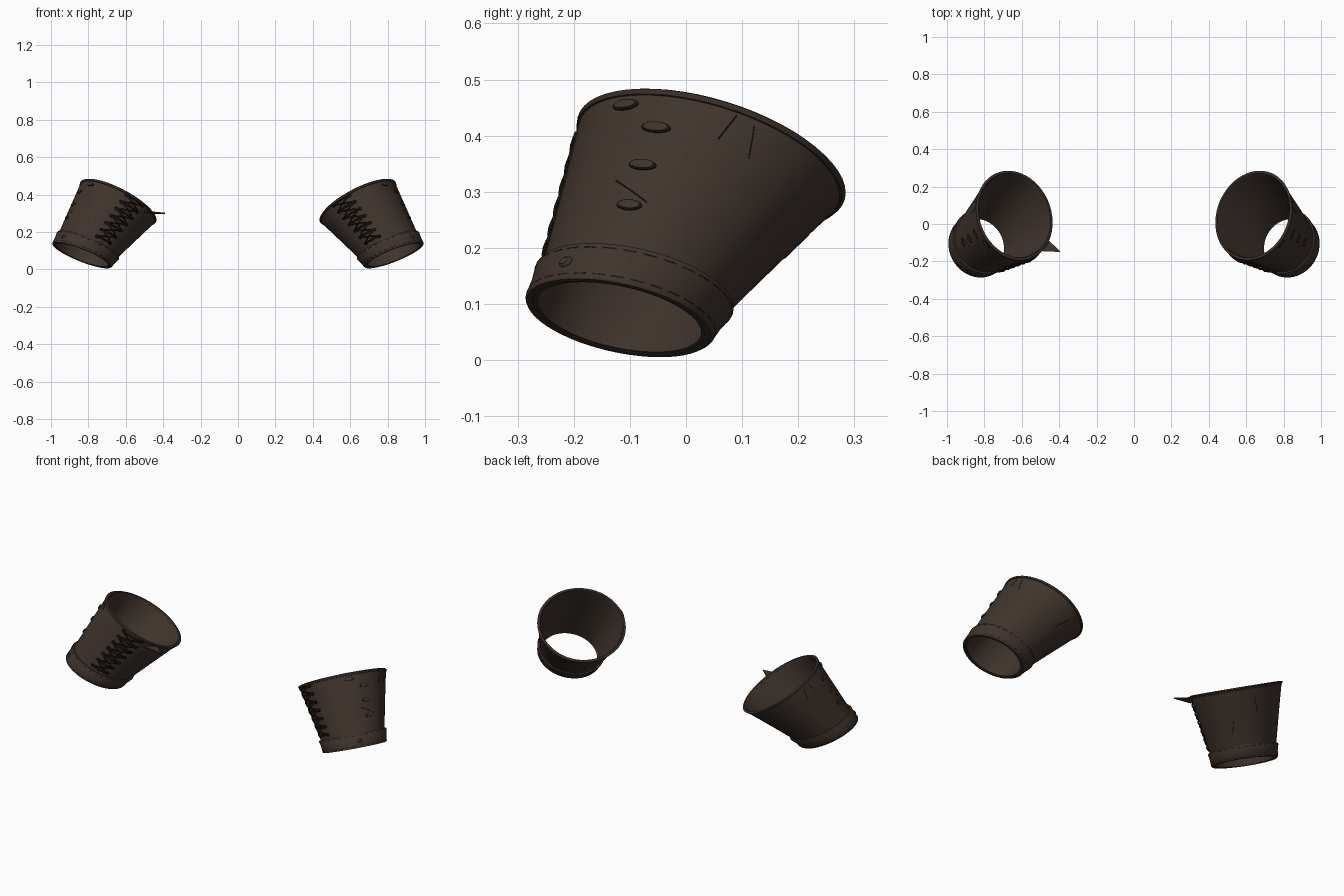
import bpy, bmesh
from math import sin, cos, pi, radians
from mathutils import Vector

cube = bpy.data.objects.get("Cube")
if cube:
    bpy.data.objects.remove(cube)


def material(name, rgb):
    m = bpy.data.materials.new(name)
    m.use_nodes = True
    m.diffuse_color = (*rgb, 1)
    bsdf = m.node_tree.nodes["Principled BSDF"]
    bsdf.inputs["Base Color"].default_value = (*rgb, 1)
    bsdf.inputs["Roughness"].default_value = 0.9
    return m


LEATHER = material("dark brown leather", (0.050, 0.034, 0.026))
TRIM = material("deep brown trim", (0.038, 0.026, 0.020))
LACE = material("blackened lace", (0.016, 0.011, 0.009))

# Control rings: parameter, centre, opening direction, radius, stretch
RINGS = [
    (-1, Vector((0.835, -0.12, 0.075)), Vector((-0.36, 0.20, 0.90)), 0.160, 1.0),
    (0, Vector((0.80, -0.09, 0.13)), Vector((-0.38, 0.21, 0.89)), 0.171, 1.0),
    (1, Vector((0.64, 0.045, 0.36)), Vector((-0.45, 0.28, 0.85)), 0.225, 1.09),
]
SEG = 56
LACE_ANGLE = -20


def surf(t, deg, off=0.0):
    """Point on the left cuff: t runs wrist to elbow, deg runs round from the front."""
    a, b = RINGS[:2] if t < 0 else RINGS[1:]
    f = (t - a[0]) / (b[0] - a[0])
    centre, n = a[1].lerp(b[1], f), a[2].lerp(b[2], f).normalized()
    r, stretch = a[3] + (b[3] - a[3]) * f + off, a[4] + (b[4] - a[4]) * f
    u = Vector((0, 1, 0))
    u = (u - n * n.dot(u)).normalized()
    v = n.cross(u)
    g = radians(deg)
    return centre - u * (cos(g) * r * stretch) - v * (sin(g) * r)


def make(name, verts, faces, mat, side):
    bm = bmesh.new()
    vs = [bm.verts.new((p.x * side, p.y, p.z)) for p in verts]
    for f in faces:
        bm.faces.new([vs[i] for i in f])
    bmesh.ops.recalc_face_normals(bm, faces=bm.faces[:])
    me = bpy.data.meshes.new(name)
    bm.to_mesh(me)
    bm.free()
    ob = bpy.data.objects.new(name, me)
    bpy.context.collection.objects.link(ob)
    me.materials.append(mat)
    bpy.ops.object.select_all(action='DESELECT')
    ob.select_set(True)
    bpy.context.view_layer.objects.active = ob
    bpy.ops.object.shade_smooth_by_angle(angle=radians(40))
    return ob


def sweep(name, profile, mat, side):
    """Closed (t, offset) profile swept round the cuff."""
    k = len(profile)
    verts = [surf(t, 360 * i / SEG, o) for i in range(SEG) for t, o in profile]
    faces = [(i * k + j, i * k + (j + 1) % k,
              (i + 1) % SEG * k + (j + 1) % k, (i + 1) % SEG * k + j)
             for i in range(SEG) for j in range(k)]
    make(name, verts, faces, mat, side)


def stud(name, t, deg, dt, ddeg, height, side, mat):
    """Low oval dome that follows the cuff surface."""
    n = 14
    verts = [surf(t + dt * s * cos(2 * pi * i / n), deg + ddeg * s * sin(2 * pi * i / n), o)
             for s, o in ((1, -0.003), (0.92, height * 0.7), (0.55, height))
             for i in range(n)]
    faces = [(k * n + i, k * n + (i + 1) % n, (k + 1) * n + (i + 1) % n, (k + 1) * n + i)
             for k in range(2) for i in range(n)]
    faces.append(tuple(range(2 * n, 3 * n)))
    make(name, verts, faces, mat, side)


def cord(name, paths, radius, mat, side):
    cu = bpy.data.curves.new(name, 'CURVE')
    cu.dimensions = '3D'
    cu.bevel_depth = radius
    cu.bevel_resolution = 1
    cu.use_fill_caps = True
    for path in paths:
        sp = cu.splines.new('POLY')
        sp.points.add(len(path) - 1)
        for q, p in zip(sp.points, path):
            q.co = (p.x * side, p.y, p.z, 1)
    cu.materials.append(mat)
    ob = bpy.data.objects.new(name, cu)
    bpy.context.collection.objects.link(ob)


def strip(t0, d0, t1, d1, lift, arch=0.0, n=6):
    return [surf(t0 + (t1 - t0) * i / n, d0 + (d1 - d0) * i / n, lift + arch * sin(pi * i / n))
            for i in range(n + 1)]


def build_cuff(side, label):
    # Flared leather shell with an inner wall
    outer = [(t, 0) for t in (-0.97, -0.5, 0, 0.25, 0.5, 0.75, 0.96)]
    inner = [(t, -0.011) for t in (1, 0.75, 0.5, 0.25, 0, -0.5, -0.97)]
    sweep(label + "_cuff_shell", outer + [(1, -0.001)] + inner, LEATHER, side)
    # Wrist band and rolled elbow rim
    sweep(label + "_wrist_band", [(-1, -0.004), (-1, 0.008), (-0.93, 0.011), (-0.5, 0.009),
                                  (-0.08, 0.011), (0, 0.008), (0, -0.004)], LEATHER, side)
    sweep(label + "_elbow_rim", [(0.965, -0.004), (0.97, 0.003), (1, 0.004), (1.012, -0.002),
                                 (1.01, -0.010), (0.98, -0.013)], TRIM, side)
    # Stitched edges of the band
    for t, part in ((-0.86, "lower"), (-0.12, "upper")):
        cord(label + "_" + part + "_band_stitch",
             [strip(t, d, t, d + 8, 0.0095, n=2) for d in range(0, 360, 12)], 0.0018, LACE, side)

    # Dark seam below the lacing
    a = LACE_ANGLE
    rows = 8
    verts = [surf(0.02 + 0.93 * i / rows, a + d, 0.003) for i in range(rows + 1) for d in (-3, 3)]
    faces = [(2 * i, 2 * i + 1, 2 * i + 3, 2 * i + 2) for i in range(rows)]
    make(label + "_lacing_seam", verts, faces, TRIM, side)
    # Crossed laces with eyelets at each end
    w, paths, loops = 14, [], []
    levels = [0.08 + 0.145 * i for i in range(7)]
    for t in levels:
        paths.append(strip(t, a - w, t, a + w, 0.004, 0.008))
        for s in (-w, w):
            loops.append([surf(t + 0.022 * cos(k * pi / 4), a + s + 2.6 * sin(k * pi / 4), 0.004)
                          for k in range(9)])
    for t0, t1 in zip(levels, levels[1:]):
        paths.append(strip(t0, a - w, t1, a + w, 0.005, 0.012))
        paths.append(strip(t0, a + w, t1, a - w, 0.005, 0.009))
    cord(label + "_laces", paths, 0.0042, LACE, side)
    cord(label + "_eyelets", loops, 0.003, LACE, side)

    # Oval studs down the outer side and on the band
    for i, (t, deg) in enumerate(((0.91, 52), (0.77, 72), (0.53, 73), (0.27, 75))):
        stud(f"{label}_stud_{i + 1}_edge", t, deg, 0.036, 7.5, 0.004, side, LACE)
        stud(f"{label}_stud_{i + 1}", t, deg, 0.029, 6.3, 0.007, side, LEATHER)
    stud(label + "_band_stud_edge", -0.5, 50, 0.20, 6, 0.012, side, LACE)
    stud(label + "_band_stud", -0.5, 50, 0.16, 5, 0.015, side, LEATHER)
    # Shallow creases in the leather
    creases = [strip(0.95, 103, 0.78, 101, 0, n=3), strip(0.93, 112, 0.74, 118, 0, n=3),
               strip(0.30, 84, 0.42, 62, 0, n=3), strip(0.8, 205, 0.55, 200, 0, n=3),
               strip(0.2, 240, 0.45, 236, 0, n=3)]
    cord(label + "_creases", creases, 0.0012, LACE, side)


build_cuff(1, "left")
build_cuff(-1, "right")

# Pointed loose flap on the inner rim of the right cuff
tri = [(0.470, -0.075), (0.50, -0.145), (0.39, -0.15)]
verts = [Vector((x, y, z + dz)) for dz in (-0.003, 0.003)
         for (x, y), z in zip(tri, (0.30, 0.31, 0.30))]
make("right_pointed_flap", verts,
     [(0, 1, 2), (3, 4, 5), (0, 1, 4, 3), (1, 2, 5, 4), (2, 0, 3, 5)], LEATHER, -1)
